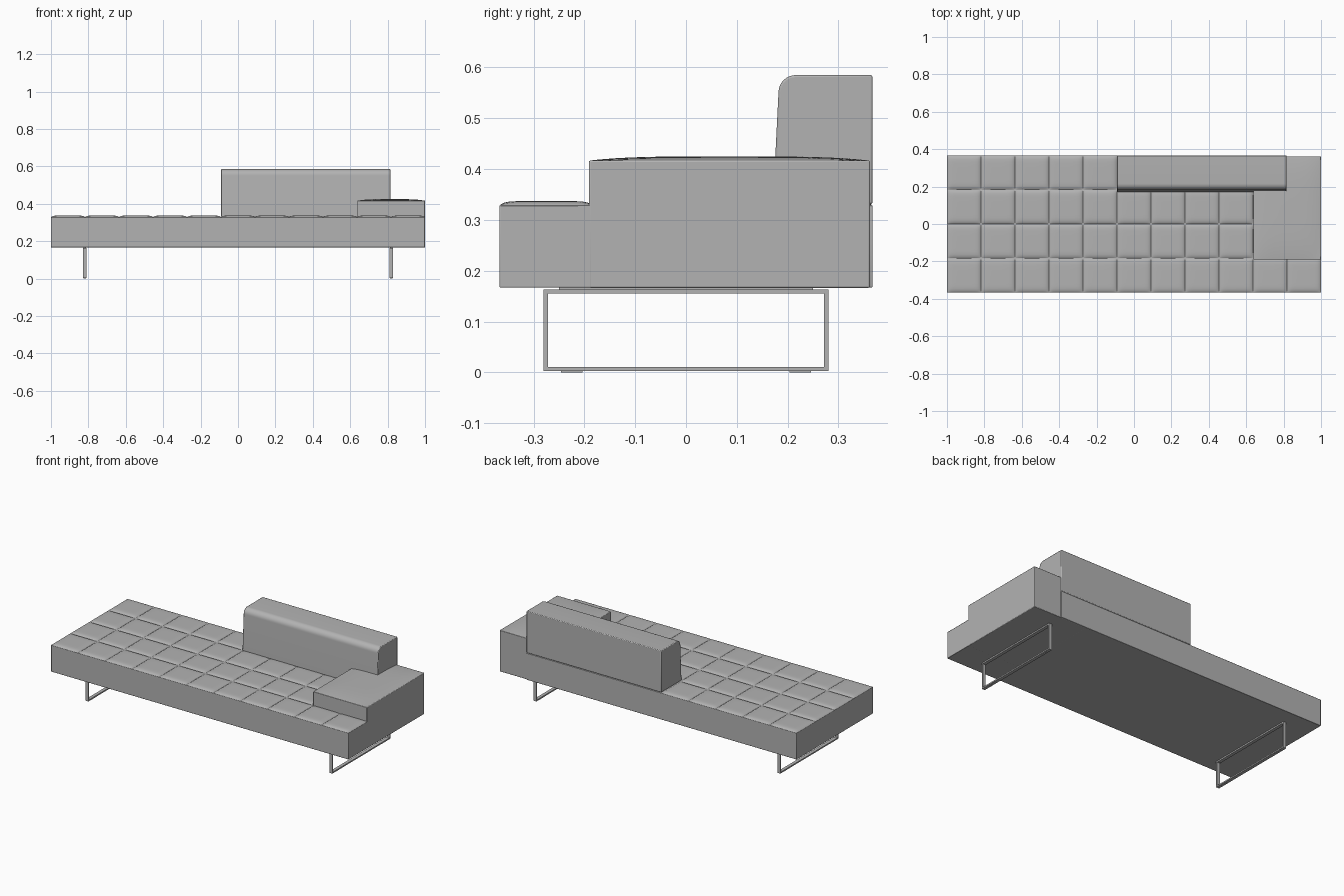
import bpy, bmesh
from math import sin, cos, pi, radians

if "Cube" in bpy.data.objects:
    bpy.data.objects.remove(bpy.data.objects["Cube"], do_unlink=True)

GREY = (0.45, 0.45, 0.45, 1)
mat = bpy.data.materials.new("light_grey")
mat.use_nodes = True
mat.diffuse_color = GREY
mat.node_tree.nodes["Principled BSDF"].inputs["Base Color"].default_value = GREY


def finish(bm, name, bevel=0, angle=35):
    bmesh.ops.recalc_face_normals(bm, faces=bm.faces)
    mesh = bpy.data.meshes.new(name)
    bm.to_mesh(mesh)
    bm.free()
    mesh.materials.append(mat)
    ob = bpy.data.objects.new(name, mesh)
    bpy.context.scene.collection.objects.link(ob)
    if bevel:
        mod = ob.modifiers.new("soft_edges", "BEVEL")
        mod.width, mod.segments = bevel, 2
        mod.limit_method = "ANGLE"
        mod.angle_limit = radians(40)
    bpy.ops.object.select_all(action="DESELECT")
    ob.select_set(True)
    bpy.context.view_layer.objects.active = ob
    bpy.ops.object.shade_smooth_by_angle(angle=radians(angle))
    return ob


def prism(bm, points, direction):
    """Closed outline pushed along a direction."""
    face = bm.faces.new([bm.verts.new(p) for p in points])
    out = bmesh.ops.extrude_face_region(bm, geom=[face])["geom"]
    verts = [v for v in out if isinstance(v, bmesh.types.BMVert)]
    bmesh.ops.translate(bm, vec=direction, verts=verts)


def box(bm, x0, x1, y0, y1, z0, z1):
    prism(bm, [(x0, y0, z0), (x1, y0, z0), (x1, y1, z0), (x0, y1, z0)], (0, 0, z1 - z0))


def pillow(bm, x0, x1, y0, y1, z, height, power, n):
    """Puffed sheet that falls off towards its four borders."""
    # cosine spacing gathers the cuts near the borders
    steps = [-cos(pi * i / n) for i in range(n + 1)]
    rows = [[bm.verts.new((x0 + (x1 - x0) * (u + 1) / 2,
                           y0 + (y1 - y0) * (v + 1) / 2,
                           z + height * (1 - abs(u) ** power) * (1 - abs(v) ** power)))
             for u in steps] for v in steps]
    for a, b in zip(rows, rows[1:]):
        for i in range(n):
            bm.faces.new((a[i], a[i + 1], b[i + 1], b[i]))


# Main dimensions
HALF_Y, BOTTOM, SEAT = 0.367, 0.167, 0.329
ARM_X, BACK_X0, BACK_X1 = 0.638, -0.091, 0.816
COLS, ROWS = 11, 4

# Seat body, slightly shallower behind the arm
bm = bmesh.new()
outline = [(-1, -HALF_Y), (0.9995, -HALF_Y), (0.9995, 0.361),
           (BACK_X1, 0.361), (BACK_X1, HALF_Y), (-1, HALF_Y)]
prism(bm, [(x, y, BOTTOM) for x, y in outline], (0, 0, SEAT - BOTTOM))
finish(bm, "seat_body", 0.002)

# Tufted seat squares, left out under the arm and the backrest
bm = bmesh.new()
w, d = 2 / COLS, 2 * HALF_Y / ROWS
for i in range(COLS):
    for j in range(ROWS):
        x, y = -1 + i * w, -HALF_Y + j * d
        under_arm = i >= 9 and j >= 1
        under_back = i >= 5 and j == 3
        if not (under_arm or under_back):
            pillow(bm, x + 0.001, x + w - 0.001, y + 0.001, y + d - 0.001, SEAT, 0.008, 10, 14)
finish(bm, "seat_squares", angle=60)

# Low arm block with a softly domed top
bm = bmesh.new()
box(bm, ARM_X, 1, -0.191, 0.362, BOTTOM - 0.0005, 0.417)
finish(bm, "arm_block", 0.003)
bm = bmesh.new()
pillow(bm, ARM_X + 0.003, 0.997, -0.188, 0.359, 0.417, 0.008, 4, 16)
finish(bm, "arm_top", angle=60)

# Backrest with a sloped front and a rounded top edge
bm = bmesh.new()
r, top = 0.034, 0.585
profile = [(HALF_Y, SEAT + 0.002), (0.171, SEAT + 0.002)]
for k in range(9):
    a = pi / 2 * k / 8
    profile.append((0.182 + r * (1 - cos(a)), top - r * (1 - sin(a))))
profile.append((HALF_Y, top))
prism(bm, [(BACK_X0, y, z) for y, z in profile], (BACK_X1 - BACK_X0, 0, 0))
finish(bm, "backrest", 0.004)

# Sled legs: open rectangular frames with two thin floor pads each
for name, cx in (("right_leg", -0.82), ("left_leg", 0.82)):
    bm = bmesh.new()
    x0, x1, y, t = cx - 0.01, cx + 0.01, 0.28, 0.008
    low, high = 0.003, 0.163
    box(bm, x0, x1, -y, y, low, low + t)
    box(bm, x0, x1, -y, y, high - t, high)
    box(bm, x0 + 0.004, x1 - 0.004, -0.25, 0.25, high, BOTTOM + 0.002)
    for s in (-1, 1):
        a, b = sorted((s * y, s * (y - t)))
        box(bm, x0, x1, a, b, low + t, high - t)
        box(bm, x0 + 0.003, x1 - 0.003, s * 0.225 - 0.021, s * 0.225 + 0.021, 0, low)
    finish(bm, name)
